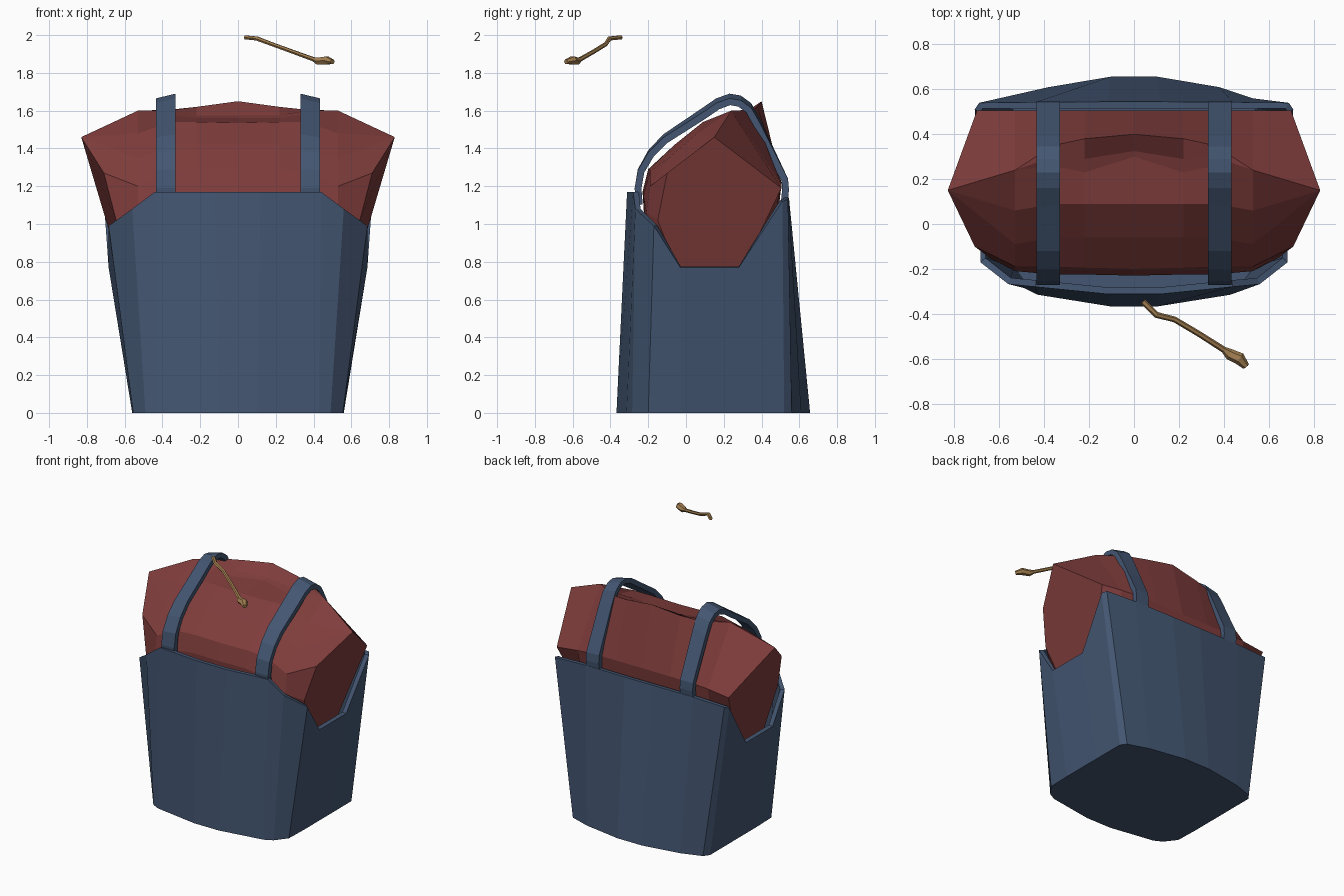
import bpy, bmesh, math
from mathutils import Vector


def material(name, rgb):
    m = bpy.data.materials.new(name)
    m.diffuse_color = (*rgb, 1)
    return m


BLUE = material("blue canvas", (0.056, 0.092, 0.165))
RED = material("red cloth", (0.21, 0.046, 0.044))
BROWN = material("brown wood", (0.36, 0.21, 0.08))


def make(name, bm, mat):
    bmesh.ops.remove_doubles(bm, verts=bm.verts, dist=0.0005)
    bmesh.ops.recalc_face_normals(bm, faces=bm.faces)
    me = bpy.data.meshes.new(name)
    bm.to_mesh(me)
    bm.free()
    me.materials.append(mat)
    ob = bpy.data.objects.new(name, me)
    bpy.context.collection.objects.link(ob)
    return ob


def loft(rings, caps=(True, True)):
    bm = bmesh.new()
    vs = [[bm.verts.new(p) for p in r] for r in rings]
    n = len(vs[0])
    for a, b in zip(vs, vs[1:]):
        for i in range(n):
            j = (i + 1) % n
            bm.faces.new((a[i], a[j], b[j], b[i]))
    if caps[0]:
        bm.faces.new(vs[0])
    if caps[1]:
        bm.faces.new(vs[-1])
    return bm


# Bag: half outline from front to back, base point (x, y) and rim point (x, y, z)
half = [
    ((0.10, -0.368), (0.12, -0.312, 1.17)),
    ((0.43, -0.315), (0.44, -0.28, 1.17)),
    ((0.49, -0.285), (0.56, -0.268, 1.08)),
    ((0.555, -0.20), (0.685, -0.17, 0.99)),
    ((0.56, -0.03), (0.685, -0.03, 0.77)),
    ((0.56, 0.28), (0.685, 0.28, 0.77)),
    ((0.56, 0.52), (0.71, 0.51, 1.12)),
    ((0.53, 0.56), (0.69, 0.54, 1.13)),
    ((0.38, 0.61), (0.44, 0.543, 1.14)),
    ((0.10, 0.657), (0.12, 0.545, 1.14)),
]
base = [(*b, 0) for b, t in half]
rim = [t for b, t in half]
mirror = lambda pts: [(-x, y, z) for x, y, z in reversed(pts)]
bag = make("bag", loft([base + mirror(base), rim + mirror(rim)], (True, False)), BLUE)
wall = bag.modifiers.new("wall", "SOLIDIFY")
wall.thickness = 0.03
wall.offset = -1

# Bundle of cloth: cross sections (y, z) from the middle outwards
sections = [
    (0.0, [(-0.2, 0.7), (-0.23, 1.17), (-0.2, 1.29), (-0.06, 1.42), (0.09, 1.535),
           (0.30, 1.56), (0.325, 1.575), (0.40, 1.65), (0.505, 1.22), (0.45, 0.7)]),
    (0.22, [(-0.2, 0.7), (-0.225, 1.17), (-0.195, 1.29), (-0.06, 1.42), (0.09, 1.54),
            (0.23, 1.56), (0.29, 1.575), (0.38, 1.62), (0.505, 1.22), (0.45, 0.7)]),
    (0.36, [(-0.2, 0.7), (-0.225, 1.15), (-0.19, 1.28), (-0.06, 1.40), (0.09, 1.54),
            (0.26, 1.58), (0.30, 1.60), (0.35, 1.605), (0.505, 1.22), (0.45, 0.7)]),
    (0.53, [(-0.15, 0.7), (-0.21, 1.06), (-0.19, 1.20), (-0.09, 1.35), (0.06, 1.48)]
           + [(0.24, 1.60)] * 3 + [(0.505, 1.21), (0.40, 0.7)]),
]
right = [[(x, y, z) for y, z in s] for x, s in sections]
apex = (0.83, 0.15, 1.46)
right.append([(0.61, -0.03, 0.72), (0.645, -0.15, 1.02), (0.71, -0.10, 1.27)]
             + [apex] * 5 + [(0.70, 0.505, 1.19), (0.61, 0.28, 0.72)])
left = [[(-x, y, z) for x, y, z in r] for r in right[:0:-1]]
bm = loft(left + right, (False, False))
for s in (-1, 1):  # end faces
    pts = [right[-1][i] for i in (0, 1, 2, 3, 8, 9)]
    bm.faces.new([bm.verts.new((s * x, y, z)) for x, y, z in pts])
make("cloth_bundle", bm, RED)

# Two straps arching over the bundle: outer path (y, z)
path = [(-0.265, 1.10), (-0.272, 1.19), (-0.255, 1.29), (-0.2, 1.39), (-0.12, 1.475),
        (0.08, 1.61), (0.16, 1.665), (0.23, 1.69), (0.29, 1.68), (0.345, 1.64),
        (0.39, 1.56), (0.465, 1.40), (0.54, 1.24), (0.545, 1.18), (0.535, 1.08)]
for side, label in ((1, "right"), (-1, "left")):
    rings = []
    for i, (y, z) in enumerate(path):
        a, b = path[max(i - 1, 0)], path[min(i + 1, len(path) - 1)]
        d = Vector((b[0] - a[0], b[1] - a[1])).normalized()
        iy, iz = y + d.y * 0.036, z - d.x * 0.036
        tilt = 0.025 * max(0, min(1, (z - 1.2) / 0.4))
        rings.append([(side * 0.33, y, z), (side * 0.435, y, z - tilt),
                      (side * 0.435, iy, iz - tilt), (side * 0.33, iy, iz)])
    make("strap_" + label, loft(rings), BLUE)

# Floating twig with a thicker bud at its end: centre point and radius
twig = [((0.04, -0.345, 1.988), 0.014), ((0.10, -0.405, 1.982), 0.014),
        ((0.18, -0.425, 1.952), 0.013), ((0.29, -0.49, 1.912), 0.013),
        ((0.40, -0.56, 1.872), 0.014), ((0.425, -0.58, 1.862), 0.025),
        ((0.47, -0.60, 1.866), 0.028), ((0.50, -0.635, 1.858), 0.016)]
rings = []
for i, (p, r) in enumerate(twig):
    d = Vector(twig[min(i + 1, 7)][0]) - Vector(twig[max(i - 1, 0)][0])
    u = d.cross(Vector((0, 0, 1))).normalized()
    v = u.cross(d).normalized()
    rings.append([Vector(p) + r * (u * math.cos(k * math.pi / 3) + 0.85 * v * math.sin(k * math.pi / 3))
                  for k in range(6)])
make("twig", loft(rings), BROWN)
